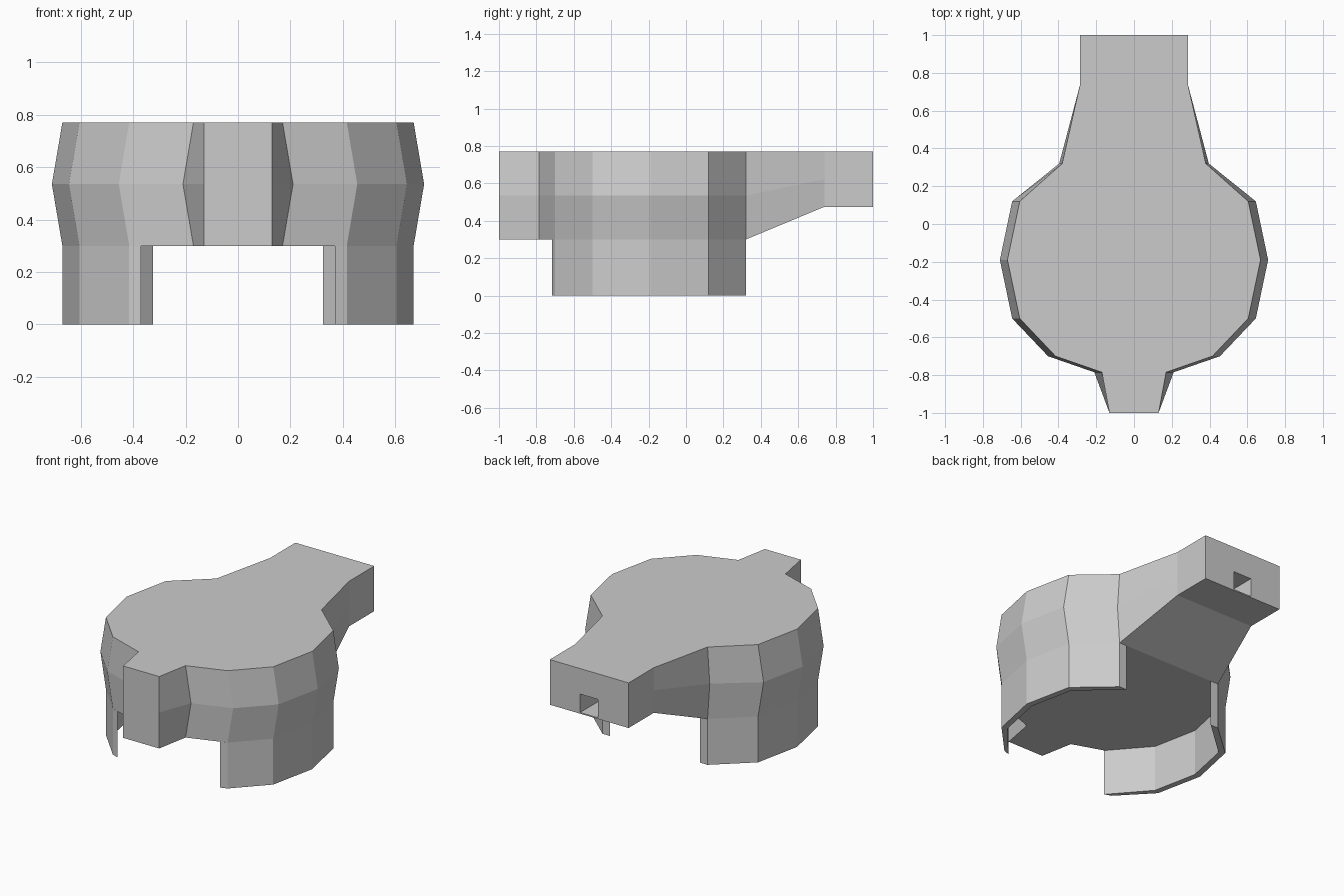
import bpy, bmesh

if "Cube" in bpy.data.objects:
    bpy.data.objects.remove(bpy.data.objects["Cube"])

TOP, MID, LOW = 0.77, 0.535, 0.30


def make_object(name, bm):
    bmesh.ops.recalc_face_normals(bm, faces=bm.faces)
    mesh = bpy.data.meshes.new(name)
    bm.to_mesh(mesh)
    bm.free()
    ob = bpy.data.objects.new(name, mesh)
    bpy.context.collection.objects.link(ob)
    return ob


# Body: stations from back to front (half width, y, bulge at mid height, mid z, low z)
stations = [
    (0.285, 1.00, 0.0, 0.6225, 0.475),
    (0.285, 0.74, 0.0, 0.6225, 0.475),
    (0.38, 0.32, 0.016, MID, LOW),
    (0.605, 0.12, 0.04, MID, LOW),
    (0.67, -0.19, 0.04, MID, LOW),
    (0.605, -0.50, 0.04, MID, LOW),
    (0.415, -0.70, 0.04, MID, LOW),
    (0.17, -0.785, 0.04, MID, LOW),
    (0.13, -1.00, 0.0, MID, LOW),
]
bm = bmesh.new()
loops = []
for x, y, bulge, mid, low in stations:
    right = [(x, y, low), (x + bulge, y, mid), (x, y, TOP)]
    left = [(-px, py, pz) for px, py, pz in reversed(right)]
    loops.append([bm.verts.new(p) for p in right + left])
for a, b in zip(loops, loops[1:]):
    for i in range(6):
        j = (i + 1) % 6
        bm.faces.new((a[i], a[j], b[j], b[i]))
bm.faces.new(loops[0])
bm.faces.new(loops[-1])
body = make_object("body", bm)

# Rectangular socket in the back face
bm = bmesh.new()
bmesh.ops.create_cube(bm, size=1)
bmesh.ops.scale(bm, vec=(0.13, 0.36, 0.12), verts=bm.verts)
bmesh.ops.translate(bm, vec=(0, 0.92, 0.543), verts=bm.verts)
cutter = make_object("socket_cutter", bm)
cutter.hide_render = True
mod = body.modifiers.new("socket", 'BOOLEAN')
mod.operation = 'DIFFERENCE'
mod.solver = 'EXACT'
mod.object = cutter
bpy.context.view_layer.objects.active = body
bpy.ops.object.modifier_apply(modifier=mod.name)
bpy.data.objects.remove(cutter)

# Curved side skirts, tapering to a point at the front
outer = [(0.37, -0.716), (0.415, -0.70), (0.605, -0.50),
         (0.67, -0.19), (0.605, 0.12), (0.38, 0.32)]
inner = [(0.325, 0.32), (0.57, 0.10), (0.63, -0.19), (0.57, -0.485)]
for name, side in (("right_skirt", 1), ("left_skirt", -1)):
    bm = bmesh.new()
    face = bm.faces.new([bm.verts.new((side * x, y, 0)) for x, y in outer + inner])
    ext = bmesh.ops.extrude_face_region(bm, geom=[face], use_keep_orig=True)
    top = [v for v in ext["geom"] if isinstance(v, bmesh.types.BMVert)]
    bmesh.ops.translate(bm, vec=(0, 0, LOW), verts=top)
    make_object(name, bm)
